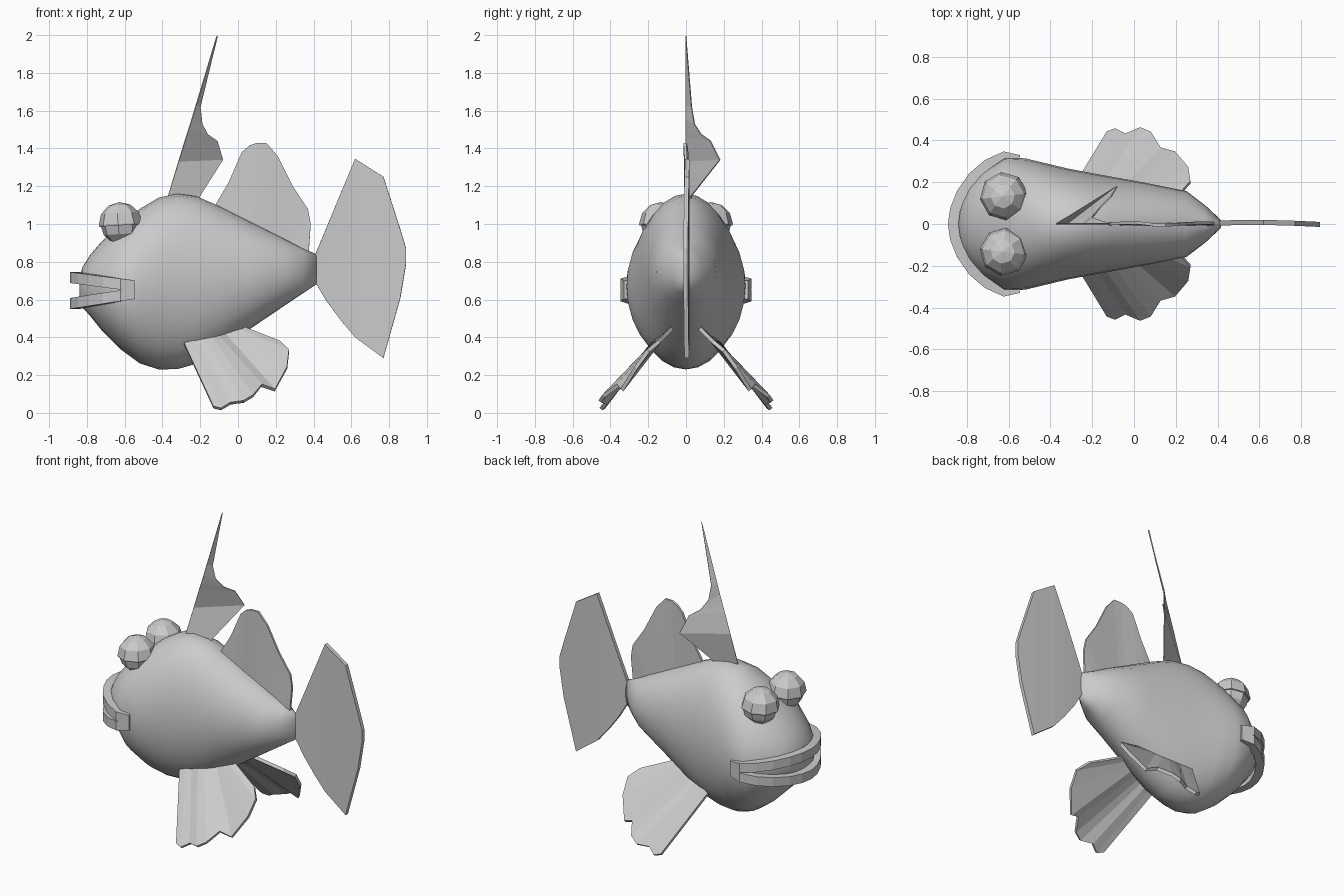
import bpy, bmesh, math
from mathutils import Vector, Matrix

if "Cube" in bpy.data.objects:
    bpy.data.objects.remove(bpy.data.objects["Cube"])


def finish(name, bm, smooth=False):
    bmesh.ops.recalc_face_normals(bm, faces=bm.faces)
    for f in bm.faces:
        f.smooth = smooth
    me = bpy.data.meshes.new(name)
    bm.to_mesh(me)
    bm.free()
    ob = bpy.data.objects.new(name, me)
    bpy.context.collection.objects.link(ob)
    return ob


def loft(name, rings, closed=True, caps=False, smooth=False):
    """Skin consecutive rows of points."""
    bm = bmesh.new()
    rows = [[bm.verts.new(p) for p in r] for r in rings]
    n = len(rows[0])
    for a, b in zip(rows, rows[1:]):
        for i in range(n if closed else n - 1):
            j = (i + 1) % n
            bm.faces.new((a[i], a[j], b[j], b[i]))
    if caps:
        bm.faces.new(rows[0])
        bm.faces.new(rows[-1])
    return finish(name, bm, smooth)


def fin(name, pairs, thick):
    """Thin sheet made of root/rim point pairs."""
    ob = loft(name, pairs, closed=False)
    m = ob.modifiers.new("thickness", 'SOLIDIFY')
    m.thickness = thick
    m.offset = 0
    return ob


def mirror_y(ob):
    m = ob.modifiers.new("mirror", 'MIRROR')
    m.use_axis = (False, True, False)
    m.use_clip = False
    m.use_mirror_merge = False


# Body: elliptical sections (x, bottom, top, half width)
sections = [
    (-.84, .62, .70, .06), (-.825, .56, .77, .125), (-.78, .51, .84, .19),
    (-.72, .435, .91, .25), (-.62, .335, 1.0, .318), (-.52, .262, 1.08, .314),
    (-.42, .23, 1.14, .29), (-.32, .232, 1.16, .266), (-.22, .26, 1.147, .247),
    (-.10, .33, 1.095, .225), (.05, .435, 1.02, .198), (.25, .57, .92, .158),
    (.34, .63, .872, .09), (.415, .68, .84, .02)]
rings = []
for x, lo, hi, w in sections:
    c, h = (lo + hi) / 2, (hi - lo) / 2
    rings.append([(x, w * math.cos(t), c + h * math.sin(t))
                  for t in (math.tau * k / 28 for k in range(28))])
loft("body", rings, caps=True, smooth=True)

# Lips: square bars swept round the snout, meeting towards the corners
half = [(-.55, .305), (-.62, .322), (-.70, .285), (-.77, .225), (-.825, .145), (-.855, .07)]
path = [Vector(p) for p in half] + [Vector((-.865, 0))] + [Vector((x, -y)) for x, y in half[::-1]]
for name, z0, z1 in (("upper_lip", .672, .72), ("lower_lip", .632, .575)):
    rows = []
    for i, p in enumerate(path):
        t = (path[min(i + 1, len(path) - 1)] - path[max(i - 1, 0)]).normalized()
        n = Vector((-t.y, t.x)) * .025
        z = z0 + (z1 - z0) * (-.55 - p.x) / .34
        rows.append([(p.x + s * n.x, p.y + s * n.y, z + d)
                     for s, d in ((-1, -.029), (1, -.029), (1, .029), (-1, .029))])
    loft(name, rows, caps=True)

# Eyes: faceted balls with a slightly larger lid over the upper half
for name, rad, lid in (("eyeball", .107, False), ("eyelid", .116, True)):
    bm = bmesh.new()
    bmesh.ops.create_uvsphere(bm, u_segments=8, v_segments=6, radius=rad)
    if lid:
        cut = bmesh.ops.bisect_plane(bm, geom=bm.verts[:] + bm.edges[:] + bm.faces[:],
                                     plane_co=(0, 0, -.008), plane_no=(0, 0, 1), clear_inner=True)
        edges = [e for e in cut["geom_cut"] if isinstance(e, bmesh.types.BMEdge)]
        bmesh.ops.contextual_create(bm, geom=edges)
    bmesh.ops.transform(bm, verts=bm.verts, matrix=Matrix.Translation((-.622, .133, 1.0))
                        @ Matrix.Rotation(.12, 4, 'Z') @ Matrix.Rotation(-.06, 4, 'Y'))
    mirror_y(finish(name, bm))

# Tall spike fin, its rear edge curling sideways
fin("spike_fin", [
    ((-.385, 0, 1.10), (-.225, .01, 1.09)), ((-.37, 0, 1.15), (-.20, .03, 1.15)),
    ((-.315, 0, 1.33), (-.08, .18, 1.34)), ((-.275, 0, 1.46), (-.11, .13, 1.44)),
    ((-.262, 0, 1.5), (-.16, .08, 1.475)), ((-.243, 0, 1.56), (-.19, .045, 1.53)),
    ((-.222, 0, 1.63), (-.20, .03, 1.62)), ((-.112, 0, 1.995), (-.11, 0, 1.99))], .006)

# Rounded back fin
rim = [(-.12, 1.1), (-.05, 1.22), (.02, 1.38), (.06, 1.415), (.1, 1.43), (.15, 1.43),
       (.21, 1.36), (.29, 1.2), (.37, 1.08), (.385, 1.0), (.375, .86)]
fin("back_fin", [((-.12 + .049 * i, 0, 1.06 - .022 * i), (x, .006 * math.sin(i), z))
                 for i, (x, z) in enumerate(rim)], .014)

# Tail fin: columns of (x, bottom, top)
tail = [(.41, .69, .84), (.47, .59, .985), (.54, .495, 1.155), (.62, .4, 1.345),
        (.77, .29, 1.25), (.86, .61, .97), (.89, .79, .87)]
fin("tail_fin", [((x, .008 * math.cos(6 * x - 3.5), lo), (x, .008 * math.cos(6 * x - 3.5), hi))
                 for x, lo, hi in tail], .024)

# Side fins: pleated fans spreading down and outwards
rim = [(-.13, .435, .03), (-.09, .45, .02), (-.04, .425, .05), (.03, .455, .06),
       (.08, .435, .09), (.125, .36, .145), (.195, .34, .12), (.26, .265, .24),
       (.27, .2, .33), (.22, .145, .375)]
a, b = Vector((-.285, .18, .365)), Vector((.03, .07, .45))
pairs = []
for i, r in enumerate(rim):
    root = a.lerp(b, i / (len(rim) - 1))
    pairs.append((root, Vector(r)))
mirror_y(fin("side_fin", pairs, .02))
